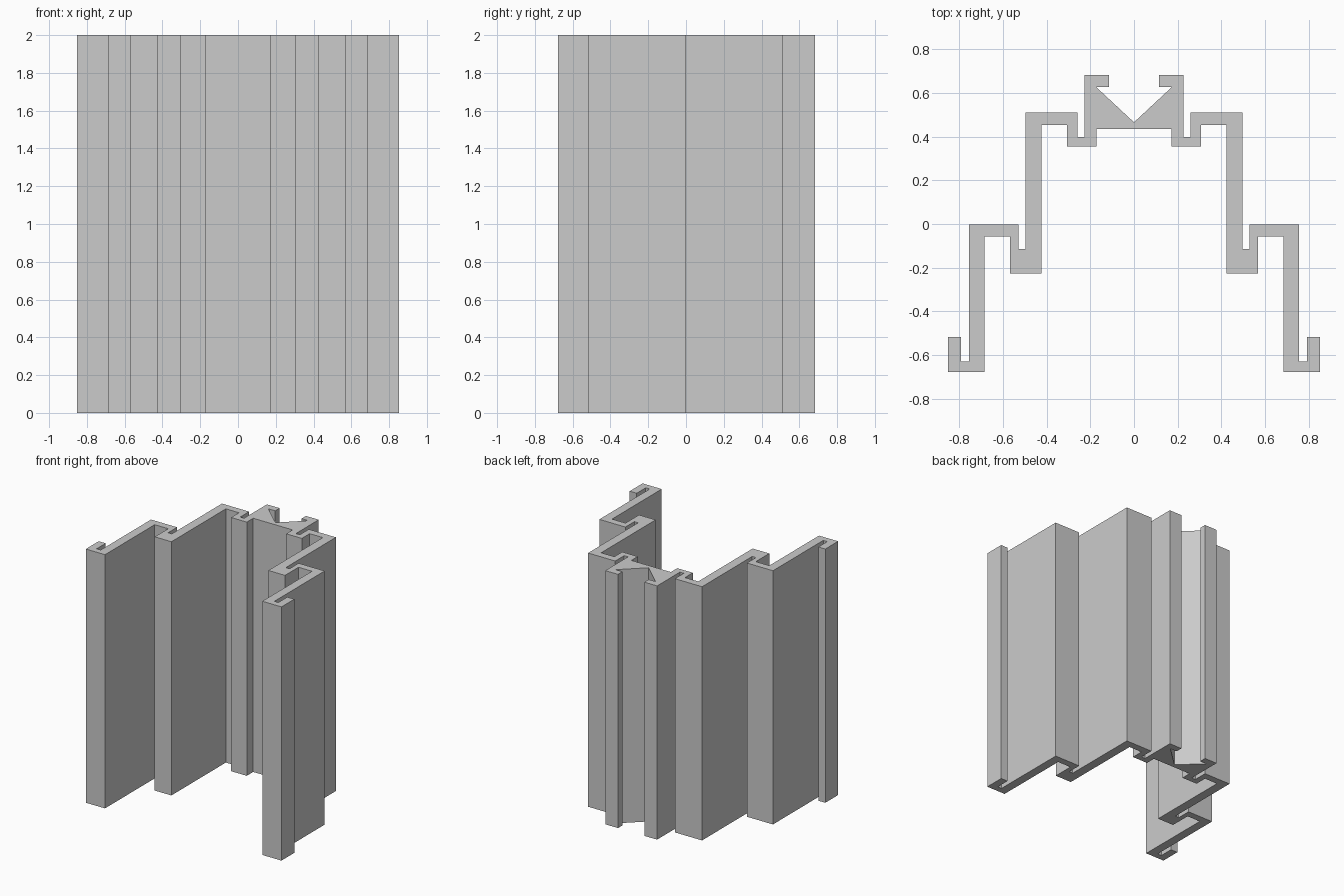
import bpy
import bmesh

if "Cube" in bpy.data.objects:
    bpy.data.objects.remove(bpy.data.objects["Cube"])

HEIGHT = 2.0

# Half of the cross-section, from the web's front face round to the groove
HALF = [
    (0.172, 0.435), (0.172, 0.355), (0.308, 0.355), (0.308, 0.453),      # inner hook
    (0.423, 0.453), (0.423, -0.226), (0.568, -0.226), (0.568, -0.058),   # middle step
    (0.686, -0.058), (0.686, -0.677), (0.853, -0.677), (0.853, -0.517),  # outer hook
    (0.792, -0.517), (0.792, -0.629), (0.757, -0.629), (0.757, -0.002),
    (0.53, -0.002), (0.53, -0.115), (0.497, -0.115), (0.497, 0.51),
    (0.26, 0.51), (0.26, 0.398), (0.226, 0.398), (0.226, 0.683),         # rear lip
    (0.115, 0.683), (0.115, 0.628), (0.174, 0.628),
]
GROOVE = (0.0, 0.466)


def flat_material(name, colour):
    mat = bpy.data.materials.new(name)
    mat.use_nodes = True
    mat.diffuse_color = colour
    mat.node_tree.nodes["Principled BSDF"].inputs["Base Color"].default_value = colour
    return mat


def extrude_profile(name, outline, height, mat):
    bm = bmesh.new()
    base = bm.faces.new([bm.verts.new((x, y, 0)) for x, y in outline])
    top = bmesh.ops.extrude_face_region(bm, geom=[base], use_keep_orig=True)["geom"]
    bmesh.ops.translate(bm, vec=(0, 0, height),
                        verts=[v for v in top if isinstance(v, bmesh.types.BMVert)])
    bmesh.ops.recalc_face_normals(bm, faces=bm.faces)
    mesh = bpy.data.meshes.new(name)
    bm.to_mesh(mesh)
    bm.free()
    mesh.materials.append(mat)
    obj = bpy.data.objects.new(name, mesh)
    bpy.context.collection.objects.link(obj)
    return obj


# Mirror the half profile and extrude the whole section
mirrored = [(-x, y) for x, y in reversed(HALF)]
grey = flat_material("plain grey", (0.6, 0.6, 0.6, 1))
extrude_profile("extruded_channel", HALF + [GROOVE] + mirrored, HEIGHT, grey)
